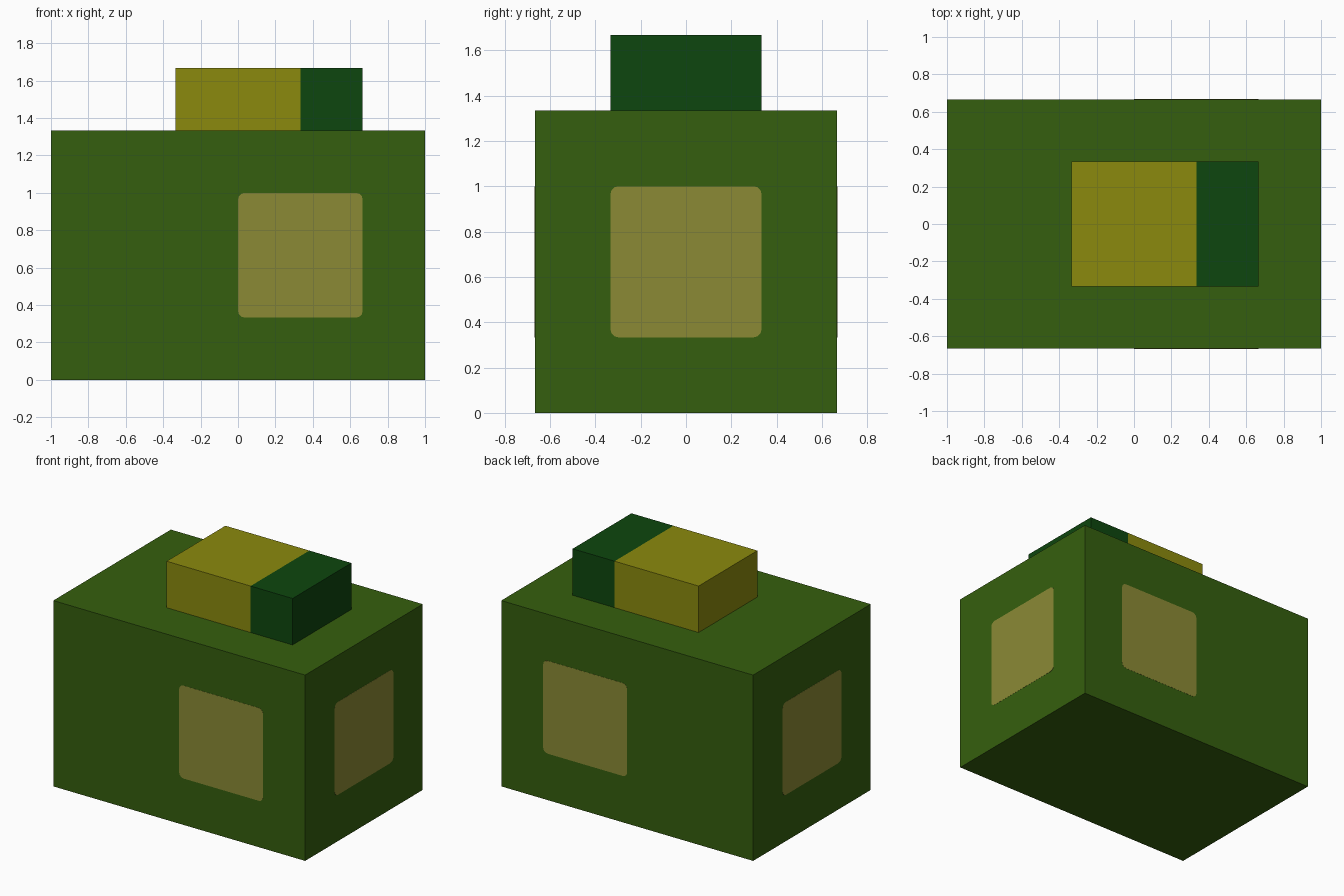
import bpy, bmesh, math
from mathutils import Matrix, Vector

cube = bpy.data.objects.get("Cube")
if cube:
    bpy.data.objects.remove(cube, do_unlink=True)


def material(name, rgb):
    """Flat material from 0-255 sRGB values."""
    lin = [((c / 255 + 0.055) / 1.055) ** 2.4 if c > 10 else c / 255 / 12.92 for c in rgb]
    mat = bpy.data.materials.new(name)
    mat.use_nodes = True
    mat.diffuse_color = (*lin, 1)
    bsdf = mat.node_tree.nodes["Principled BSDF"]
    bsdf.inputs["Base Color"].default_value = (*lin, 1)
    bsdf.inputs["Roughness"].default_value = 0.9
    return mat


GREEN = material("leaf green", (53, 95, 14))
DARK = material("dark green", (13, 70, 14))
YELLOW = material("olive yellow", (139, 138, 13))
TAN = material("khaki panel", (139, 138, 53))


def add_object(name, bm, mats):
    mesh = bpy.data.meshes.new(name)
    bmesh.ops.recalc_face_normals(bm, faces=bm.faces)
    bm.to_mesh(mesh)
    bm.free()
    for m in mats:
        mesh.materials.append(m)
    obj = bpy.data.objects.new(name, mesh)
    bpy.context.collection.objects.link(obj)
    return obj


def box(lo, hi):
    bm = bmesh.new()
    lo, hi = Vector(lo), Vector(hi)
    size = Matrix.Diagonal((*(hi - lo), 1))
    bmesh.ops.create_cube(bm, size=1, matrix=Matrix.Translation((lo + hi) / 2) @ size)
    return bm


def panel(name, centre, turn, half=1 / 3, radius=0.035, depth=0.003, proud=0.001):
    """Rounded square plate set into a wall; turn 0 faces the front."""
    bm = bmesh.new()
    ring = []
    for quarter in range(4):
        base = quarter * math.pi / 2
        cx = (half - radius) * (1 if quarter in (0, 3) else -1)
        cz = (half - radius) * (1 if quarter in (0, 1) else -1)
        for i in range(4):
            a = base + i * math.pi / 6
            ring.append(bm.verts.new((cx + radius * math.cos(a), -proud, cz + radius * math.sin(a))))
    face = bm.faces.new(ring)
    out = bmesh.ops.extrude_face_region(bm, geom=[face])
    moved = [v for v in out["geom"] if isinstance(v, bmesh.types.BMVert)]
    bmesh.ops.translate(bm, verts=moved, vec=(0, depth, 0))
    bm.transform(Matrix.Translation(centre) @ Matrix.Rotation(math.radians(turn), 4, "Z"))
    add_object(name, bm, [TAN])


# Main body
add_object("body", box((-1, -2 / 3, 0), (1, 2 / 3, 4 / 3)), [GREEN])

# Top block, split into a yellow part and a dark green end
bm = box((-1 / 3, -1 / 3, 4 / 3), (2 / 3, 1 / 3, 5 / 3))
bmesh.ops.bisect_plane(bm, geom=bm.verts[:] + bm.edges[:] + bm.faces[:],
                       plane_co=(1 / 3, 0, 0), plane_no=(1, 0, 0))
for f in bm.faces:
    f.material_index = int(f.calc_center_median().x > 1 / 3)
add_object("top_block", bm, [YELLOW, DARK])

# Wall panels
panel("front_panel", (1 / 3, -2 / 3, 2 / 3), 0)
panel("left_panel", (1, 0, 2 / 3), 90)
panel("back_panel", (1 / 3, 2 / 3, 2 / 3), 180)
panel("right_panel", (-1, 0, 2 / 3), 270)
